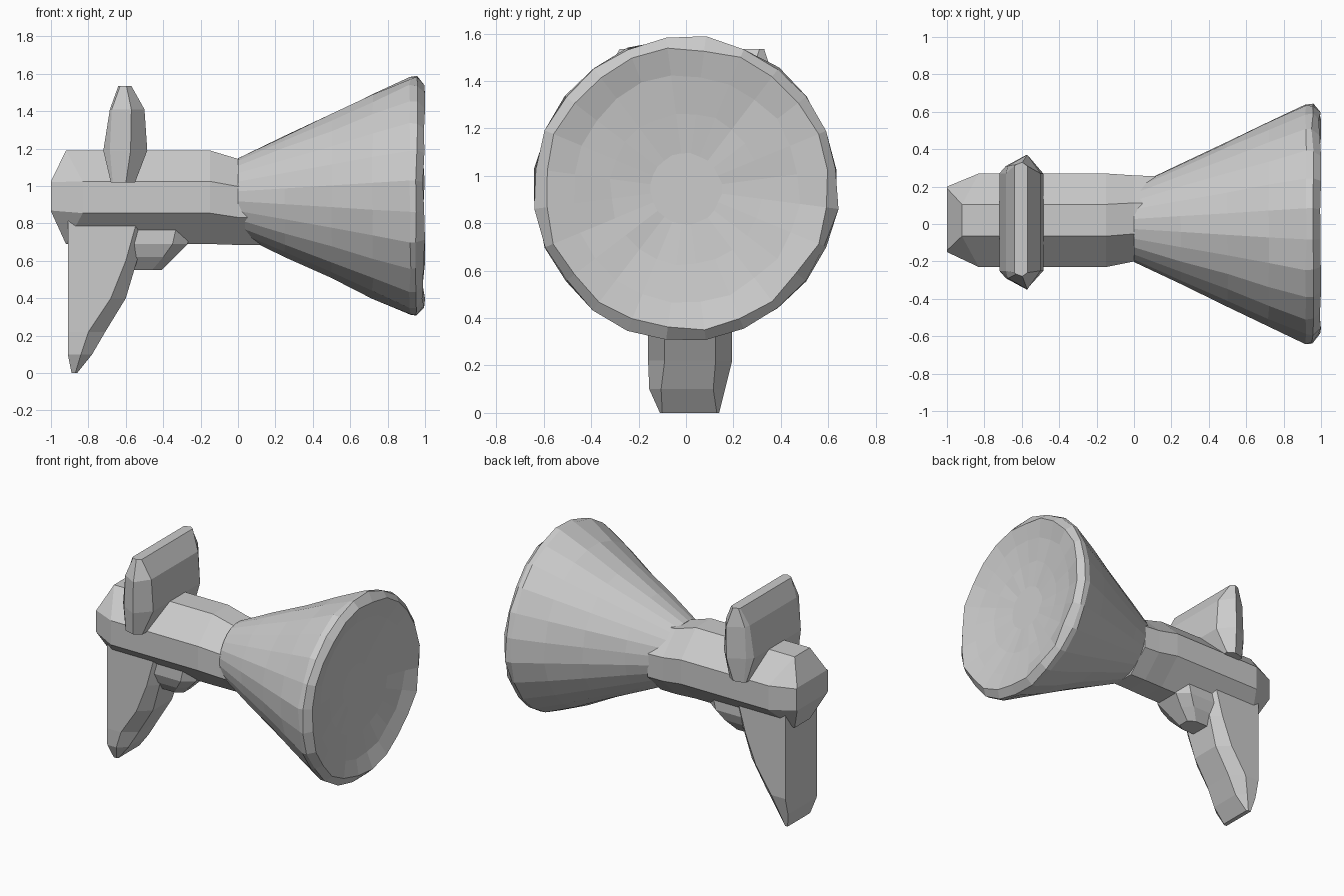
import bpy
import bmesh
import math
import random

random.seed(4)
if "Cube" in bpy.data.objects:
    bpy.data.objects.remove(bpy.data.objects["Cube"], do_unlink=True)

grey = bpy.data.materials.new("light grey")
grey.use_nodes = True
colour = (0.6, 0.6, 0.6, 1)
grey.diffuse_color = colour
grey.node_tree.nodes["Principled BSDF"].inputs["Base Color"].default_value = colour


def loft(name, rings):
    """Skin a closed solid through rings of equal point count."""
    bm = bmesh.new()
    loops = [[bm.verts.new(p) for p in ring] for ring in rings]
    n = len(loops[0])
    for a, b in zip(loops, loops[1:]):
        for i in range(n):
            j = (i + 1) % n
            bm.faces.new((a[i], a[j], b[j], b[i]))
    bm.faces.new(loops[0])
    bm.faces.new(loops[-1])
    bmesh.ops.recalc_face_normals(bm, faces=bm.faces)
    mesh = bpy.data.meshes.new(name)
    bm.to_mesh(mesh)
    bm.free()
    mesh.materials.append(grey)
    obj = bpy.data.objects.new(name, mesh)
    bpy.context.collection.objects.link(obj)
    return obj


def octagon(x, cy, cz, half, half_z=None, side=0.42, lean=0):
    """Flat-topped octagon across x; lean pushes the side corners forward."""
    half_z = half_z or half
    corners = [(1, side), (side, 1), (-side, 1), (-1, side),
               (-1, -side), (-side, -1), (side, -1), (1, -side)]
    return [(x + lean * (abs(u) == 1), cy + half * u, cz + half_z * v)
            for u, v in corners]


# Barrel with a chamfered rear cap
loft("barrel", [
    octagon(-1.0, 0.025, 0.945, 0.175, 0.08, side=0.95),
    octagon(-0.92, 0.02, 0.94, 0.25, side=0.34, lean=0.09),
    octagon(-0.15, 0.02, 0.94, 0.25, side=0.34),
    octagon(0.0, 0.03, 0.915, 0.23, side=0.36),
    octagon(0.12, 0.03, 0.91, 0.225, side=0.36),
])


# Flared horn with an uneven rim and a shallow dished mouth
def circle(x, radius, wobble, count=24):
    ring = []
    for i in range(count):
        a = math.tau * (i + 0.5) / count
        r = radius + random.uniform(-wobble, wobble)
        ring.append((min(x + random.uniform(-wobble, wobble) * 0.7, 1.0),
                     r * math.cos(a), 0.945 + r * math.sin(a)))
    return ring


horn_profile = [(0.0, 0.205, 0), (0.25, 0.325, 0.004), (0.5, 0.442, 0.005),
                (0.72, 0.548, 0.005), (0.92, 0.64, 0.008), (0.955, 0.64, 0.01),
                (0.993, 0.595, 0.012), (0.965, 0.48, 0.008),
                (0.94, 0.32, 0.006), (0.925, 0.15, 0.004)]
loft("horn", [circle(*p) for p in horn_profile])


# Upright plate across the top of the barrel
def plate_ring(z, x0, x1, y0, y1, edge=0.035, taper=0.1):
    xe0, xe1 = x0 + edge, x1 - (x1 - x0) * 0.38
    return [(x0, y0 + taper, z), (xe0, y0 + taper * 0.6, z), (xe1, y0, z),
            (x1, y0 + taper, z), (x1, y1 - taper, z), (xe1, y1, z),
            (xe0, y1 - taper * 0.6, z), (x0, y1 - taper, z)]


loft("cross_plate", [
    plate_ring(1.02, -0.68, -0.55, -0.31, 0.33, 0.01, 0.03),
    plate_ring(1.19, -0.72, -0.485, -0.35, 0.37),
    plate_ring(1.41, -0.685, -0.5, -0.35, 0.37, 0.01),
    plate_ring(1.535, -0.64, -0.57, -0.28, 0.33, 0.01, 0.02),
])


# Tapered hand grip, chamfered along its leading edge
def grip_ring(z, back, front, y0, y1, chamfer, inset):
    return [(back, y0, z), (front - chamfer, y0, z), (front, y0 + inset, z),
            (front, y1 - inset, z), (front - chamfer, y1, z), (back, y1, z)]


loft("grip", [
    grip_ring(0.0, -0.89, -0.86, -0.11, 0.14, 0.01, 0.01),
    grip_ring(0.1, -0.91, -0.78, -0.155, 0.165, 0.06, 0.05),
    grip_ring(0.22, -0.91, -0.71, -0.16, 0.195, 0.09, 0.07),
    grip_ring(0.4, -0.91, -0.6, -0.16, 0.195, 0.08, 0.07),
    grip_ring(0.6, -0.91, -0.54, -0.16, 0.195, 0.06, 0.06),
    grip_ring(0.85, -0.91, -0.48, -0.16, 0.195, 0.05, 0.05),
])

# Trigger block tucked under the barrel
loft("trigger", [
    grip_ring(0.55, -0.6, -0.41, -0.05, 0.09, 0.05, 0.03),
    grip_ring(0.62, -0.62, -0.34, -0.11, 0.14, 0.06, 0.06),
    grip_ring(0.69, -0.62, -0.27, -0.14, 0.17, 0.08, 0.06),
    grip_ring(0.78, -0.62, -0.25, -0.14, 0.17, 0.08, 0.06),
])
